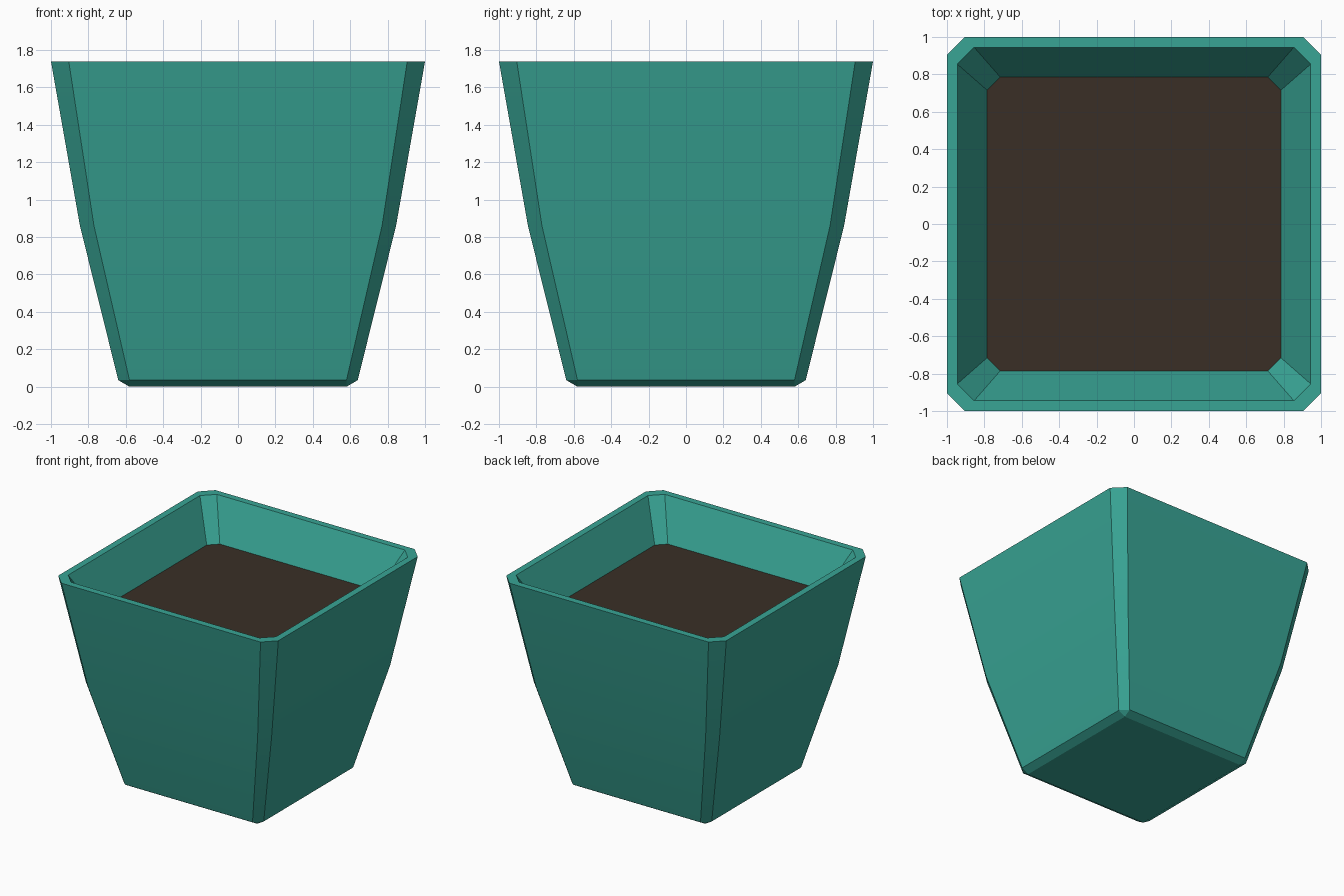
import bpy
import bmesh
import math

cube = bpy.data.objects.get("Cube")
if cube:
    bpy.data.objects.remove(cube)


def make_material(name, color):
    mat = bpy.data.materials.new(name)
    mat.use_nodes = True
    mat.diffuse_color = (*color, 1)
    mat.node_tree.nodes["Principled BSDF"].inputs["Base Color"].default_value = (*color, 1)
    return mat


def ring(bm, half, flat, z):
    """Square with cut corners: half width, half length of the straight side."""
    corners = []
    for sx, sy in ((1, 1), (-1, 1), (-1, -1), (1, -1)):
        pair = [(sx * half, sy * flat), (sx * flat, sy * half)]
        corners += pair if sx * sy > 0 else pair[::-1]
    return [bm.verts.new((x, y, z)) for x, y in corners]


def loft(name, profile, mat, cap_first=False):
    bm = bmesh.new()
    rings = [ring(bm, *section) for section in profile]
    if cap_first:
        bm.faces.new(rings[0][::-1])
    for low, high in zip(rings, rings[1:]):
        for i in range(len(low)):
            j = (i + 1) % len(low)
            bm.faces.new((low[i], low[j], high[j], high[i]))
    # Close the corners where a section is a plain square
    bmesh.ops.remove_doubles(bm, verts=bm.verts, dist=0.001)
    mesh = bpy.data.meshes.new(name)
    bm.to_mesh(mesh)
    bm.free()
    mesh.materials.append(mat)
    obj = bpy.data.objects.new(name, mesh)
    bpy.context.collection.objects.link(obj)
    return obj


teal = make_material("teal glaze", (0.04, 0.375, 0.30))
brown = make_material("dark soil", (0.041, 0.028, 0.019))

# Pot: base, outer wall, rim and inner wall down to the soil
SOIL_Z = 1.43
pot = loft("pot", [
    (0.58, 0.58, 0),
    (0.64, 0.58, 0.035),
    (0.845, 0.77, 0.86),
    (1.0, 0.905, 1.74),
    (0.945, 0.855, 1.74),
    (0.785, 0.715, SOIL_Z),
], teal, cap_first=True)

# Soil surface
bm = bmesh.new()
bm.faces.new(ring(bm, 0.785, 0.715, SOIL_Z))
mesh = bpy.data.meshes.new("soil")
bm.to_mesh(mesh)
bm.free()
mesh.materials.append(brown)
soil = bpy.data.objects.new("soil", mesh)
bpy.context.collection.objects.link(soil)

# Smooth the gentle bend of the walls, keep the other edges crisp
bpy.ops.object.select_all(action="DESELECT")
pot.select_set(True)
bpy.context.view_layer.objects.active = pot
bpy.ops.object.shade_smooth_by_angle(angle=math.radians(25))
